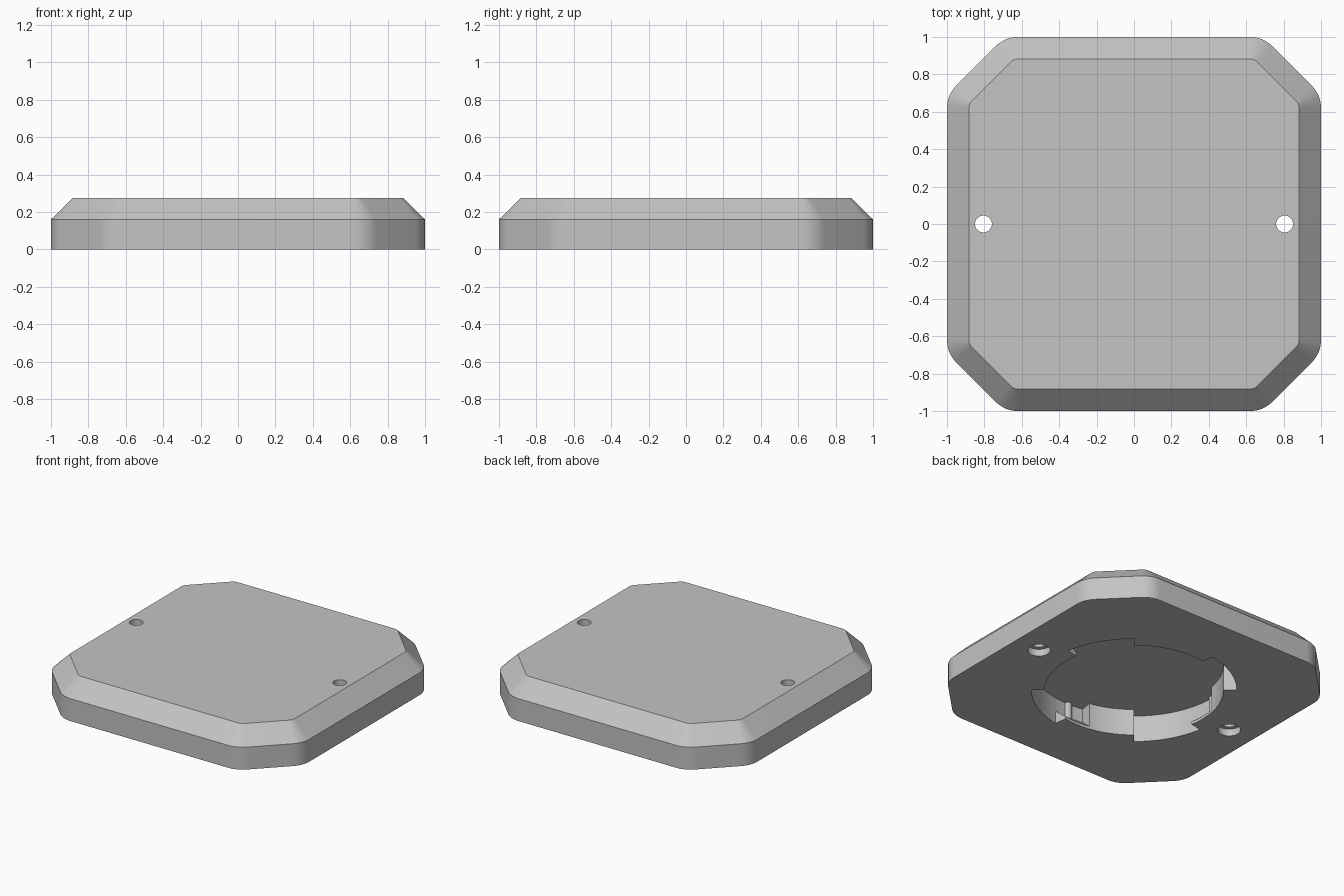
import bpy, bmesh, math
from math import radians, cos, sin

if "Cube" in bpy.data.objects:
    bpy.data.objects.remove(bpy.data.objects["Cube"], do_unlink=True)

grey = bpy.data.materials.new("plain grey")
grey.use_nodes = True
colour = (0.55, 0.55, 0.55, 1)
grey.diffuse_color = colour
grey.node_tree.nodes["Principled BSDF"].inputs["Base Color"].default_value = colour


def loft(name, rings, closed=False):
    """Skin rings of equal length, with end caps (or joined end to end)."""
    bm = bmesh.new()
    loops = [[bm.verts.new(p) for p in ring] for ring in rings]
    n = len(loops[0])
    for a, b in zip(loops, loops[1:]):
        for i in range(n):
            j = (i + 1) % n
            bm.faces.new((a[i], a[j], b[j], b[i]))
    bm.faces.new(loops[0])
    bm.faces.new(loops[-1])
    bmesh.ops.recalc_face_normals(bm, faces=bm.faces)
    mesh = bpy.data.meshes.new(name)
    bm.to_mesh(mesh)
    bm.free()
    obj = bpy.data.objects.new(name, mesh)
    bpy.context.collection.objects.link(obj)
    mesh.materials.append(grey)
    return obj


def outline(radius, z, steps=8):
    """Octagon outline with rounded corners."""
    pts = []
    for quarter in range(4):
        turn = radians(90 * quarter)
        for cx, cy, start in ((0.83, 0.62, 0), (0.62, 0.83, 45)):
            for i in range(steps + 1):
                a = radians(start + 45 * i / steps)
                x, y = cx + radius * cos(a), cy + radius * sin(a)
                pts.append((x * cos(turn) - y * sin(turn),
                            x * sin(turn) + y * cos(turn), z))
    return pts


def disc(name, x, y, radius, z0, z1, sides=40):
    def ring(z):
        return [(x + radius * cos(math.tau * i / sides),
                 y + radius * sin(math.tau * i / sides), z) for i in range(sides)]
    return loft(name, [ring(z0), ring(z1)])


def sector(name, profile, start, end, steps=14):
    """Sweep an (r, z) profile about the z axis, angles in degrees."""
    angles = [radians(start + (end - start) * i / steps) for i in range(steps + 1)]
    return loft(name, [[(r * cos(a), r * sin(a), z) for r, z in profile] for a in angles])


def combine(target, other, operation):
    mod = target.modifiers.new("combine", 'BOOLEAN')
    mod.operation, mod.solver, mod.object = operation, 'EXACT', other
    bpy.context.view_layer.objects.active = target
    bpy.ops.object.modifier_apply(modifier=mod.name)
    bpy.data.objects.remove(other, do_unlink=True)


# Cover plate with bevelled upper rim
R, SLOT, FLOOR = 0.58, 0.665, 0.19
plate = loft("cover_plate", [outline(0.17, 0), outline(0.17, 0.16), outline(0.053, 0.275)])

# Round socket in the underside
combine(plate, disc("socket_cutter", 0, 0, R, -0.1, FLOOR, 96), 'DIFFERENCE')

# Four bayonet slots, each running on behind a sloped lip, with a locking bump
entry = [(0.5, -0.1), (SLOT, -0.1), (SLOT, FLOOR), (0.5, FLOOR)]
behind_lip = [(0.5, 0.02), (R, 0.02), (SLOT, 0.09), (SLOT, FLOOR), (0.5, FLOOR)]
for k in range(4):
    turn = 90 * k
    combine(plate, sector("slot_cutter", entry, 100 + turn, 140 + turn), 'DIFFERENCE')
    combine(plate, sector("lip_cutter", behind_lip, 80 + turn, 110 + turn), 'DIFFERENCE')
    a = radians(90 + turn)
    combine(plate, disc("bump", SLOT * cos(a), SLOT * sin(a), 0.025, 0.06, 0.21, 16), 'UNION')

# Screw holes, counterbored from below
for side in (-1, 1):
    combine(plate, disc("hole_cutter", side * 0.805, 0, 0.045, -0.1, 0.4), 'DIFFERENCE')
    combine(plate, disc("counterbore_cutter", side * 0.805, 0, 0.075, -0.1, 0.05), 'DIFFERENCE')

# Smooth rounded walls, sharp edges
bpy.ops.object.select_all(action='DESELECT')
plate.select_set(True)
bpy.context.view_layer.objects.active = plate
bpy.ops.object.shade_smooth_by_angle(angle=radians(25))
